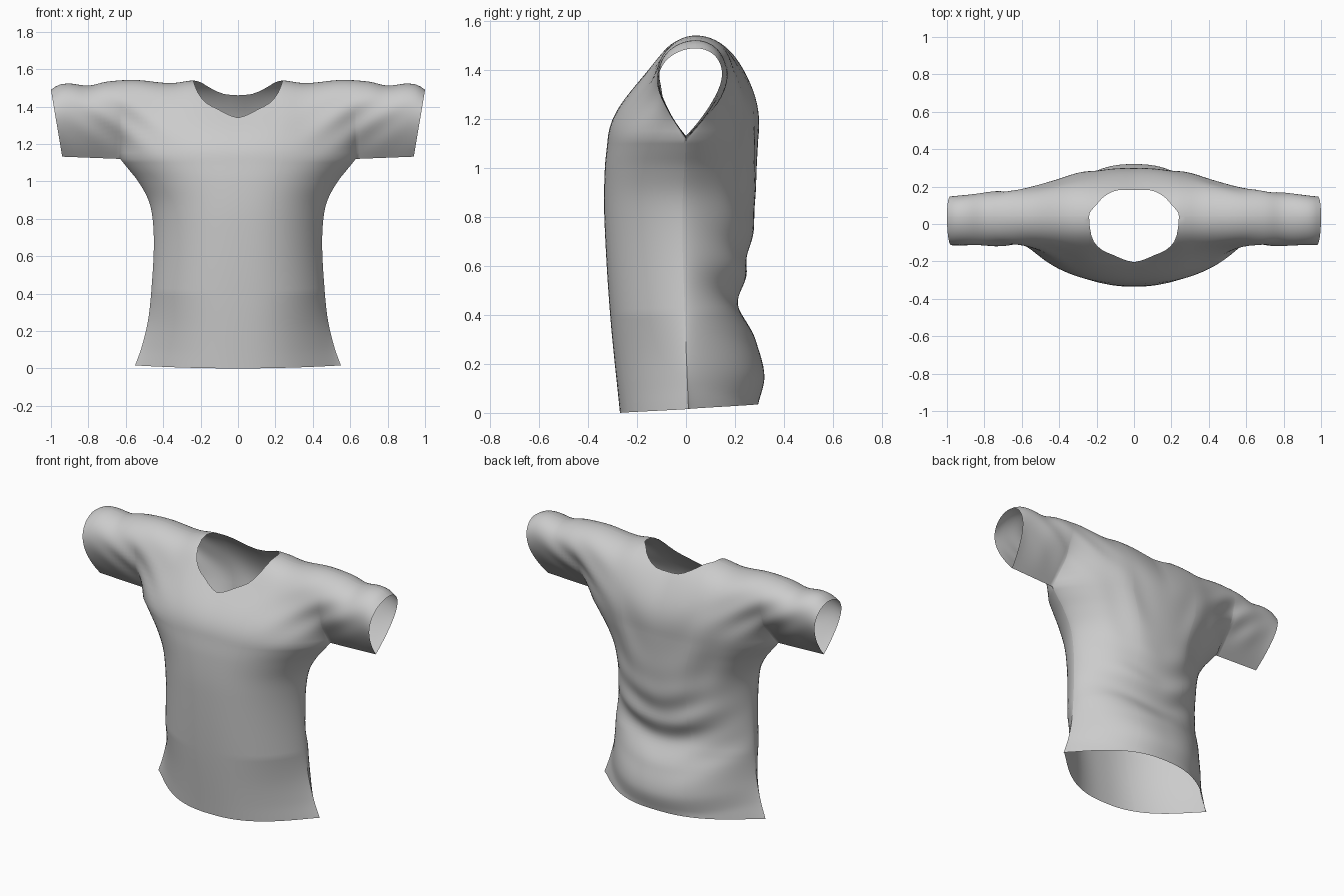
import bpy, bmesh, math

if "Cube" in bpy.data.objects:
    bpy.data.objects.remove(bpy.data.objects["Cube"])

ARM_Z, ARM_X, NECK_X = 1.12, 0.63, 0.24


def curve(pts, v):
    """Smooth interpolation through (position, value) points."""
    v = min(max(v, pts[0][0]), pts[-1][0])
    slope = lambda i: ((pts[min(i + 1, len(pts) - 1)][1] - pts[max(i - 1, 0)][1])
                       / (pts[min(i + 1, len(pts) - 1)][0] - pts[max(i - 1, 0)][0]))
    for i in range(len(pts) - 1):
        (a, fa), (b, fb) = pts[i], pts[i + 1]
        if v <= b:
            h = b - a
            s = (v - a) / h
            return (fa * (1 + 2 * s) * (1 - s) ** 2 + fb * s * s * (3 - 2 * s)
                    + h * (slope(i) * s * (1 - s) ** 2 - slope(i + 1) * s * s * (1 - s)))


# Outline of the garment
WIDTH = [(0, .55), (.1, .515), (.25, .48), (.45, .46), (.65, .45), (.8, .457),
         (.9, .48), (1.0, .535), (1.07, .59), (1.12, .63)]
SHOULDER = [(0, 1.545), (.24, 1.54), (.36, 1.525), (.55, 1.542), (.7, 1.533),
            (.8, 1.512), (.9, 1.523), (.96, 1.515), (1, 1.49)]
SIDE_SEAM = [(0, .01), (.4, -.005), (.8, -.015), (1.12, 0)]
# Panel settings: body depth by height, sleeve depth by reach, neckline, shoulder falloff
FRONT = dict(side=-1, falloff=1.0,
             depth=[(0, .28), (.4, .305), (.7, .315), (1.0, .325), (1.12, .32)],
             sleeve=[(0, .1), (.4, .12), (.63, .14), (1, .14)],
             neck=[(0, 1.34), (.05, 1.355), (.1, 1.382), (.17, 1.42), (.215, 1.475), (.24, 1.54)])
BACK = dict(side=1, falloff=.72,
            depth=[(0, .285), (.12, .315), (.27, .285), (.42, .222), (.56, .255), (.8, .295), (1.12, .295)],
            sleeve=[(0, .09), (.35, .13), (.6, .155), (.8, .14), (1, .12)],
            neck=[(0, 1.46), (.08, 1.468), (.15, 1.5), (.2, 1.53), (.24, 1.54)])


def bump(x, z, cx, cz, rx, rz):
    return math.exp(-((x - cx) / rx) ** 2 - ((z - cz) / rz) ** 2)


def folds(p, x, z):
    """Relative depth change from cloth folds."""
    ax = math.sqrt(x * x + .01)
    arm = bump(ax, z, .65, 1.3, .2, .14) * math.sin(34 * (z - .75 * ax) + x)
    if p["side"] < 0:
        return 1 + .05 * arm
    waist = bump(ax, z, .25, .55, .25, .22) * math.sin(30 * (z - .5 * ax) + 3 * x)
    chest = bump(ax, z, .3, 1.0, .15, .25) * math.sin(28 * (ax - .4 * z))
    return 1 + .06 * arm + .04 * waist + .03 * chest


def lateral(u, q):
    return max(0, 1 - abs(u) ** 2.4) ** q


def body_depth(p, x, z):
    return curve(p["depth"], z - .35 * x * x if p["side"] > 0 else z)


def lower_point(p, x0, z):
    u = x0 / ARM_X
    x = u * curve(WIDTH, z)
    # The hem pinches into a thin flare at each side seam
    pinch = .7 + .5 * max(0, 1 - z / .4)
    d = body_depth(p, x, z) * lateral(u, pinch) * folds(p, x, z)
    hem = .016 * u * u if p["side"] < 0 else .016 + .019 * (1 - u * u)
    return x, curve(SIDE_SEAM, z) + p["side"] * d, z + hem * (1 - z / ARM_Z)


def upper_point(p, x0, v):
    ax = abs(x0)
    u = min(1, ax / ARM_X)
    top = curve(SHOULDER, ax)
    end = curve(p["neck"], ax) if ax < NECK_X else top
    z = ARM_Z + (end - ARM_Z) * (1 - (1 - v) ** 2)
    t = min(1, (z - ARM_Z) / (top - ARM_Z))
    body = (.5 + .5 * math.cos(math.pi * t)) ** p["falloff"]
    # Teardrop sleeve section, easing out of the chest towards the middle
    centre = lateral(u, 2)
    tube = 1.25 * t * (2 - t) * math.sqrt(max(0, 1 - t ** (4 + 4 * centre)))
    tube *= 1 - centre * (1 - t) ** 2
    d = (body_depth(p, x0, ARM_Z) * lateral(u, .7 + 1.3 * t) * body
         + curve(p["sleeve"], ax) * tube) * folds(p, x0, z)
    # Slant the cuffs inwards towards the underarm
    reach = max(0, ax - ARM_X) / (1 - ARM_X)
    x = math.copysign(ax - .06 * reach * (1 - t), x0)
    return x, .04 * t + p["side"] * d, z + .012 * reach * (1 - t)


# Shared column positions: neck, shoulder, sleeve
half = [NECK_X * math.sin(i / 10 * math.pi / 2) for i in range(10)]
half += [NECK_X + (ARM_X - NECK_X) * math.sin(i / 18 * math.pi / 2) for i in range(18)]
half += [ARM_X + (1 - ARM_X) * i / 16 for i in range(17)]
COLUMNS = [-x for x in reversed(half[1:])] + half
LOW, HIGH = 56, 26

cloth = bpy.data.materials.new("grey_cloth")
cloth.use_nodes = True
cloth.diffuse_color = (.6, .6, .6, 1)
cloth.node_tree.nodes["Principled BSDF"].inputs["Base Color"].default_value = (.6, .6, .6, 1)


def make_panel(name, p):
    bm = bmesh.new()
    grid = []
    for x in COLUMNS:
        col = {}
        if abs(x) <= ARM_X + 1e-6:
            for j in range(LOW):
                col[j] = bm.verts.new(lower_point(p, x, ARM_Z * j / LOW))
        for j in range(HIGH + 1):
            col[LOW + j] = bm.verts.new(upper_point(p, x, j / HIGH))
        grid.append(col)
    for a, b in zip(grid, grid[1:]):
        for j in range(LOW + HIGH):
            if j in a and j in b:
                quad = [a[j], b[j], b[j + 1], a[j + 1]]
                bm.faces.new(quad if p["side"] < 0 else quad[::-1])
    mesh = bpy.data.meshes.new(name)
    bm.to_mesh(mesh)
    bm.free()
    mesh.materials.append(cloth)
    mesh.shade_smooth()
    obj = bpy.data.objects.new(name, mesh)
    bpy.context.collection.objects.link(obj)


make_panel("front_panel", FRONT)
make_panel("back_panel", BACK)
